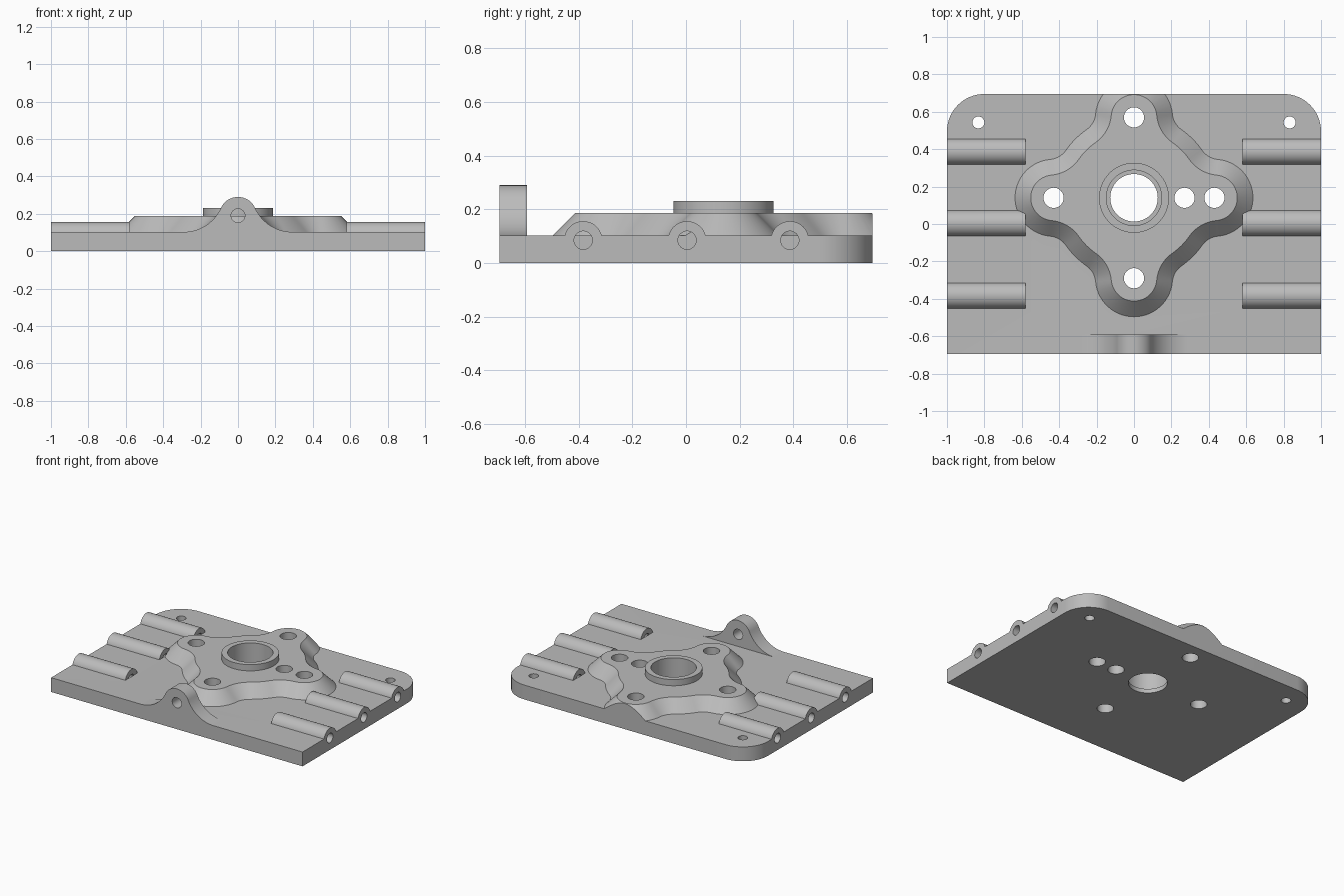
import bpy
import bmesh
from math import sin, cos, acos, atan2, pi, sqrt

cube = bpy.data.objects.get("Cube")
if cube:
    bpy.data.objects.remove(cube, do_unlink=True)

grey = bpy.data.materials.new("machined_grey")
grey.use_nodes = True
grey.diffuse_color = (0.5, 0.5, 0.5, 1)
grey.node_tree.nodes["Principled BSDF"].inputs["Base Color"].default_value = (0.5, 0.5, 0.5, 1)

DECK = 0.103      # top of the plate
BACK = 0.695      # half depth of the plate
HUB_Y = 0.14      # centre of the raised boss


def arc(cx, cy, r, a0, a1, n):
    """Points along an arc, without the last one."""
    return [(cx + r * cos(a0 + (a1 - a0) * i / n),
             cy + r * sin(a0 + (a1 - a0) * i / n)) for i in range(n)]


def loft(name, rings, clip_back=False):
    """Closed solid through rings that have equal point counts."""
    bm = bmesh.new()
    loops = [[bm.verts.new(p) for p in ring] for ring in rings]
    for low, high in zip(loops, loops[1:]):
        for i in range(len(low)):
            bm.faces.new((low[i - 1], low[i], high[i], high[i - 1]))
    bm.faces.new(loops[0])
    bm.faces.new(loops[-1])
    if clip_back:
        geom = bm.verts[:] + bm.edges[:] + bm.faces[:]
        cut = bmesh.ops.bisect_plane(bm, geom=geom, plane_co=(0, BACK, 0),
                                     plane_no=(0, 1, 0), clear_outer=True)
        edges = [g for g in cut["geom_cut"] if isinstance(g, bmesh.types.BMEdge)]
        bmesh.ops.edgeloop_fill(bm, edges=edges)
    bmesh.ops.recalc_face_normals(bm, faces=bm.faces[:])
    mesh = bpy.data.meshes.new(name)
    bm.to_mesh(mesh)
    bm.free()
    mesh.materials.append(grey)
    obj = bpy.data.objects.new(name, mesh)
    bpy.context.collection.objects.link(obj)
    return obj


def prism(name, pts, axis, start, end):
    """Extrude a 2D outline along one axis."""
    place = {"x": lambda a, b, t: (t, a, b),
             "y": lambda a, b, t: (a, t, b),
             "z": lambda a, b, t: (a, b, t)}[axis]
    return loft(name, [[place(a, b, t) for a, b in pts] for t in (start, end)])


def rod(name, axis, a, b, r, start, end, n=48):
    return prism(name, arc(a, b, r, 0, 2 * pi, n), axis, start, end)


def combine(target, part, operation):
    mod = target.modifiers.new(part.name, "BOOLEAN")
    mod.operation = operation
    mod.solver = "EXACT"
    mod.object = part
    bpy.context.view_layer.objects.active = target
    bpy.ops.object.modifier_apply(modifier=mod.name)
    bpy.data.objects.remove(part, do_unlink=True)


# Plate with rounded back corners
R = 0.2
outline = [(-1, -BACK), (1, -BACK)]
outline += arc(1 - R, BACK - R, R, 0, pi / 2, 16) + [(1 - R, BACK)]
outline += arc(R - 1, BACK - R, R, pi / 2, pi, 16) + [(-1, BACK - R)]
base = prism("mounting_plate", outline, "z", 0, DECK)

# Four-lobed boss: a disc, four lobes and blending fillets, with sloped sides
DISC, LOBE, REACH, FILLET = 0.36, 0.122, 0.43, 0.2
d1, d2 = DISC + FILLET, LOBE + FILLET
alpha = acos((d1 ** 2 + REACH ** 2 - d2 ** 2) / (2 * d1 * REACH))
beta = atan2(d1 * sin(alpha), d1 * cos(alpha) - REACH)


def boss_ring(grow, z):
    pts = []
    for k in range(4):
        a = k * pi / 2
        pts += arc(0, 0, DISC + grow, a - pi / 2 + alpha, a - alpha, 8)
        pts += arc(d1 * cos(a - alpha), d1 * sin(a - alpha), FILLET - grow,
                   a - alpha + pi, a - beta + pi, 10)
        pts += arc(REACH * cos(a), REACH * sin(a), LOBE + grow, a - beta, a + beta, 28)
        pts += arc(d1 * cos(a + alpha), d1 * sin(a + alpha), FILLET - grow,
                   a + beta + pi, a + alpha + pi, 10)
    return [(x, y + HUB_Y, z) for x, y in pts]


slope = 0.084
parts = [loft("lobed_boss",
              [boss_ring(slope, 0.05), boss_ring(slope, DECK), boss_ring(0, 0.187)],
              clip_back=True)]

# Hub collar
parts.append(rod("hub_collar", "z", 0, HUB_Y, 0.187, 0.12, 0.232, 64))

# Lug at the front edge, blended into the plate
EYE, EYE_Z = 0.1, 0.19
foot = 0.29
h = EYE_Z - DECK
blend = (foot ** 2 + h ** 2 - EYE ** 2) / (2 * (EYE + h))
turn = atan2(DECK + blend - EYE_Z, foot)
profile = [(-foot, 0.05), (foot, 0.05)]
profile += arc(foot, DECK + blend, blend, -pi / 2, -pi + turn, 16)
profile += arc(0, EYE_Z, EYE, turn, pi - turn, 28)
profile += arc(-foot, DECK + blend, blend, -turn, -pi / 2, 16) + [(-foot, DECK)]
parts.append(prism("front_lug", profile, "y", -BACK, -0.592))

# Side ribs and the tools that bore them
cutters = []
for side in (-1, 1):
    for y in (-0.383, 0.004, 0.387):
        parts.append(rod("side_rib", "x", y, 0.085, 0.071, side * 0.58, side))
        cutters.append(rod("rib_bore", "x", y, 0.085, 0.034, side * 0.58, side * 1.05, 32))
    cutters.append(rod("corner_hole", "z", side * 0.832, 0.543, 0.032, -0.1, 0.4, 32))

# Lug eye, bolt holes and stepped hub bore
cutters.append(rod("lug_eye", "y", 0, EYE_Z, 0.037, -0.8, -0.55, 32))
for x, y in ((-REACH, 0), (REACH, 0), (0.27, 0), (0, REACH), (0, -REACH)):
    cutters.append(rod("bolt_hole", "z", x, y + HUB_Y, 0.054, -0.1, 0.4, 40))
cutters.append(rod("hub_bore", "z", 0, HUB_Y, 0.127, -0.1, 0.4, 64))
cutters.append(rod("hub_counterbore", "z", 0, HUB_Y, 0.148, 0.03, 0.4, 64))

for part in parts:
    combine(base, part, "UNION")
for cutter in cutters:
    cutter.hide_render = True
    combine(base, cutter, "DIFFERENCE")

# Smooth curved walls, keep machined edges sharp
bpy.ops.object.select_all(action="DESELECT")
base.select_set(True)
bpy.context.view_layer.objects.active = base
bpy.ops.object.shade_smooth_by_angle(angle=pi / 7)
